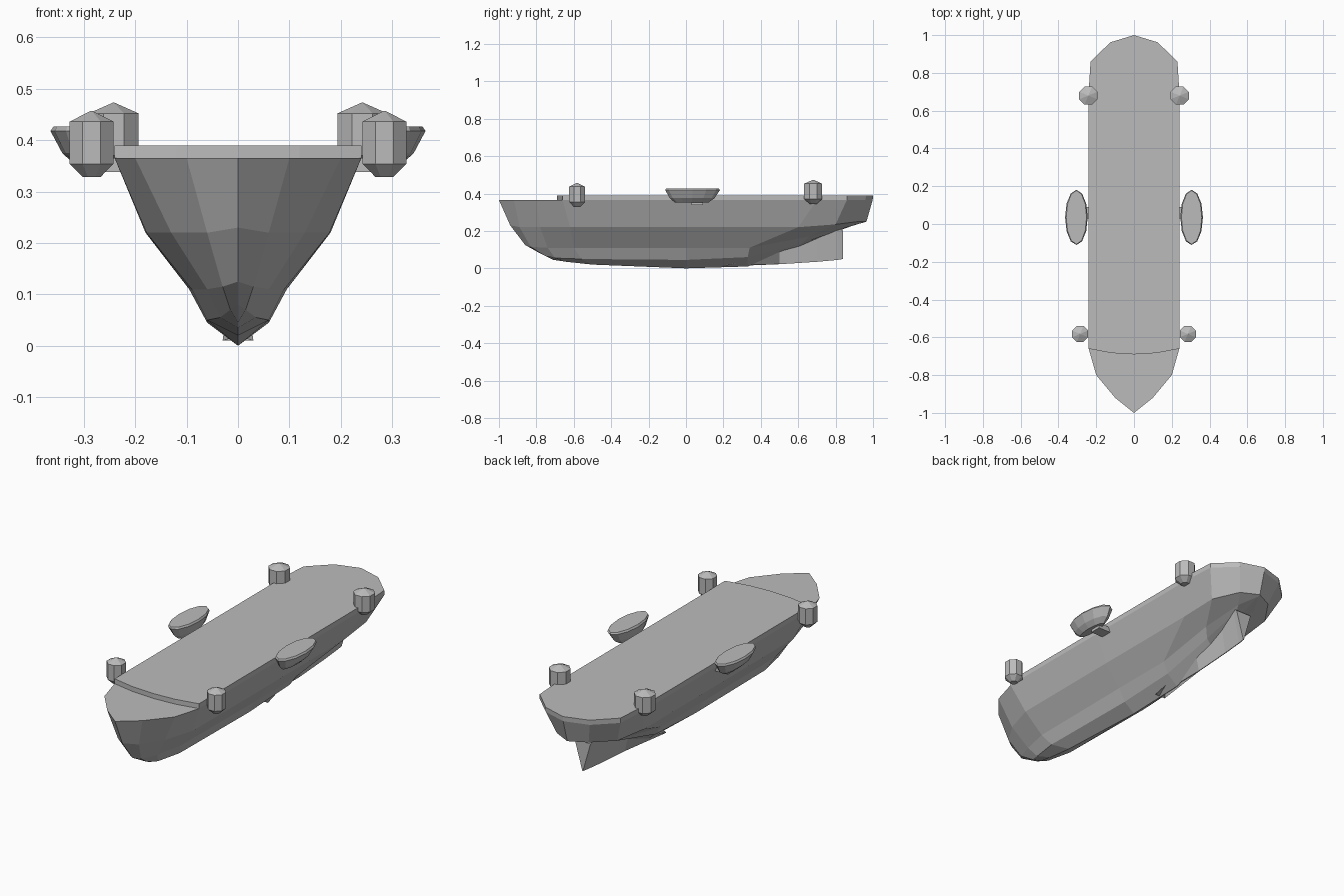
import bpy, bmesh, math

cube = bpy.data.objects.get("Cube")
if cube:
    bpy.data.objects.remove(cube, do_unlink=True)

grey = bpy.data.materials.new("plain grey")
grey.use_nodes = True
colour = (0.5, 0.5, 0.5, 1)
grey.diffuse_color = colour
grey.node_tree.nodes["Principled BSDF"].inputs["Base Color"].default_value = colour


def finish(name, bm):
    """Weld, orient and link a flat-shaded mesh."""
    bmesh.ops.remove_doubles(bm, verts=bm.verts, dist=0.0005)
    bmesh.ops.recalc_face_normals(bm, faces=bm.faces)
    mesh = bpy.data.meshes.new(name)
    bm.to_mesh(mesh)
    bm.free()
    mesh.materials.append(grey)
    obj = bpy.data.objects.new(name, mesh)
    bpy.context.collection.objects.link(obj)
    return obj


def bridge(bm, first, second, closed):
    """Join two equally long rows of vertices with quads."""
    count = len(first)
    for i in range(count if closed else count - 1):
        j = (i + 1) % count
        bm.faces.new((first[i], first[j], second[j], second[i]))


def loft(name, rings):
    """Skin closed rings and cap both ends."""
    bm = bmesh.new()
    rows = [[bm.verts.new(p) for p in ring] for ring in rings]
    for first, second in zip(rows, rows[1:]):
        bridge(bm, first, second, True)
    bm.faces.new(rows[0])
    bm.faces.new(rows[-1])
    return finish(name, bm)


def ring(x, y, z, rx, ry, sides, turn=0.0):
    angles = [math.tau * (i + turn) / sides for i in range(sides)]
    return [(x + rx * math.cos(a), y + ry * math.sin(a), z) for a in angles]


# Hull: lengthwise lines from bow to stern, sheer down to keel
sheer = [(0, -1, .365), (.1, -.92, .365), (.2, -.8, .365), (.24, -.66, .365), (.24, 0, .365),
         (.24, .7, .365), (.23, .86, .365), (.125, .96, .365), (0, .998, .365)]
upper_chine = [(0, -.94, .23), (.06, -.89, .22), (.13, -.78, .22), (.178, -.62, .22), (.18, 0, .22),
               (.18, .6, .22), (.17, .8, .235), (.09, .92, .25), (0, .965, .25)]
lower_chine = [(0, -.86, .125), (.03, -.83, .115), (.06, -.74, .11), (.09, -.6, .11), (.095, 0, .11),
               (.095, .34, .11), (.09, .66, .17), (.05, .86, .22), (0, .95, .245)]
bilge = [(0, -.78, .08), (.015, -.76, .07), (.035, -.7, .055), (.06, -.56, .05), (.06, 0, .045),
         (.06, .33, .06), (.05, .62, .135), (.03, .82, .205), (0, .93, .24)]
keel = [(0, -.71, .045), (0, -.7, .044), (0, -.64, .035), (0, -.5, .02), (0, 0, 0),
        (0, .33, .01), (0, .6, .11), (0, .8, .195), (0, .91, .235)]

bm = bmesh.new()
for side in (1, -1):
    rows = [[bm.verts.new((side * x, y, z)) for x, y, z in line]
            for line in (sheer, upper_chine, lower_chine, bilge, keel)]
    for first, second in zip(rows, rows[1:]):
        bridge(bm, first, second, False)
    bm.faces.new(rows[0])
finish("hull", bm)

# Raised main deck with a curved forward edge
half = sheer[3:]
outline = [(x, y) for x, y, z in half] + [(-x, y) for x, y, z in reversed(half[:-1])]
outline += [(-.12, -.683), (0, -.69), (.12, -.683)]
deck_rings = [[(x, y, z) for x, y in outline] for z in (.365, .39)]
deck_rings[1] = [(x, y * (1.002 if y > .9 else 1), z) for x, y, z in deck_rings[1]]
loft("main_deck", deck_rings)

# Skeg: V-section fin that widens towards the stern
stations = [(.2, .01, .03, .02), (.5, .09, .018, .022), (.7, .16, .02, .035),
            (.81, .225, .045, .045), (.84, .2, .045, .05)]
loft("skeg", [[(-w, y, top), (w, y, top), (.002, y, low), (-.002, y, low)]
              for y, top, w, low in stations])

# Eight-sided bollard pods and side boats, one of each per side
pod_profile = [(0, .4), (.2, 1), (.84, 1), (1, .04)]


def pod(name, x, y, radius, bottom, height):
    loft(name, [ring(x, y, bottom + height * h, radius * r, radius * r, 8, .5)
                for h, r in pod_profile])


for side, label in ((1, "left"), (-1, "right")):
    pod("front_pod_" + label, side * .285, -.582, .046, .328, .129)
    pod("rear_pod_" + label, side * .242, .68, .052, .345, .128)

    centre = side * .305
    loft("side_boat_" + label, [
        ring(centre - side * .01, .03, .352, .022, .09, 12),
        ring(centre - side * .005, .033, .375, .042, .12, 12),
        ring(centre, .035, .418, .06, .146, 12),
        ring(centre, .035, .427, .054, .142, 12)])

    # Bracket carrying the side boat
    corners = [(.22, .03), (.3, .03), (.3, .09), (.22, .09)]
    loft("boat_bracket_" + label, [[(side * x, y, z) for x, y in corners]
                                   for z in (.338, .365)])
